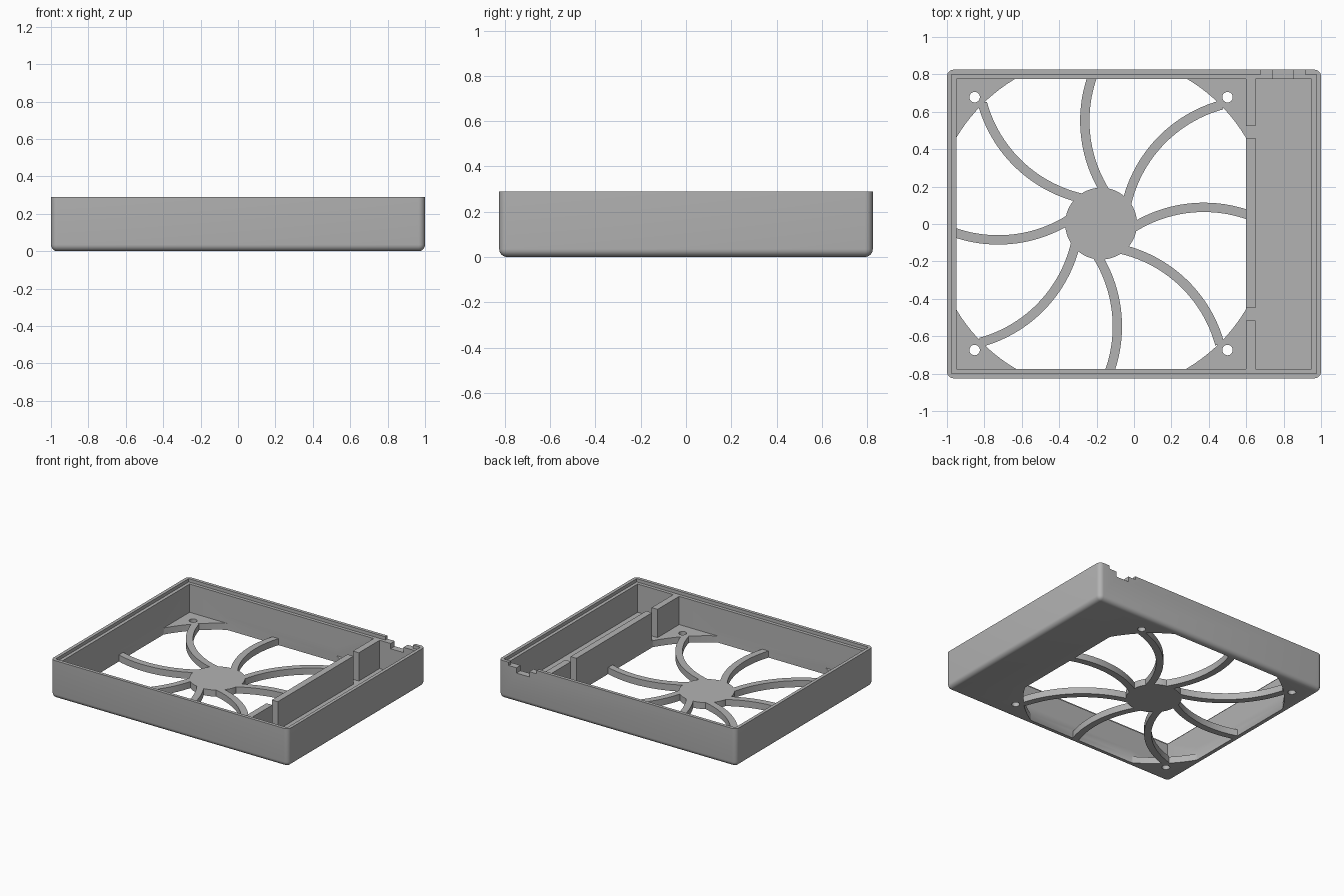
import bpy, bmesh, math
from mathutils import Matrix, Vector

if "Cube" in bpy.data.objects:
    bpy.data.objects.remove(bpy.data.objects["Cube"])

HX, HY, TOP = 1.0, 0.825, 0.29      # outer half sizes and height
FLOOR, LEDGE, WALL = 0.05, 0.265, 0.05
FAN = Vector((-0.176, 0.002, 0))    # fan axis
OPEN_R, HUB_R = 0.9, 0.192
BAY_X = 0.6                         # fan side of the divider

grey = bpy.data.materials.new("grey_plastic")
grey.use_nodes = True
colour = (0.45, 0.45, 0.45, 1)
grey.diffuse_color = colour
grey.node_tree.nodes["Principled BSDF"].inputs["Base Color"].default_value = colour


def make(name, bm):
    bmesh.ops.recalc_face_normals(bm, faces=bm.faces)
    mesh = bpy.data.meshes.new(name)
    bm.to_mesh(mesh)
    bm.free()
    mesh.materials.append(grey)
    ob = bpy.data.objects.new(name, mesh)
    bpy.context.collection.objects.link(ob)
    return ob


def box_mesh(x0, x1, y0, y1, z0, z1):
    bm = bmesh.new()
    centre = Matrix.Translation(((x0 + x1) / 2, (y0 + y1) / 2, (z0 + z1) / 2))
    size = Matrix.Diagonal((x1 - x0, y1 - y0, z1 - z0, 1))
    bmesh.ops.create_cube(bm, size=1, matrix=centre @ size)
    return bm


def box(name, *bounds):
    return make(name, box_mesh(*bounds))


def disc(name, centre, radius, z0, z1, sides=64):
    bm = bmesh.new()
    place = Matrix.Translation((centre[0], centre[1], (z0 + z1) / 2))
    bmesh.ops.create_cone(bm, cap_ends=True, segments=sides, radius1=radius,
                          radius2=radius, depth=z1 - z0, matrix=place)
    return make(name, bm)


def boolean(ob, cutter, operation="DIFFERENCE"):
    mod = ob.modifiers.new("cut", "BOOLEAN")
    mod.operation, mod.solver, mod.object = operation, "EXACT", cutter
    bpy.context.view_layer.objects.active = ob
    bpy.ops.object.modifier_apply(modifier=mod.name)
    bpy.data.objects.remove(cutter)


def smooth(ob):
    bpy.ops.object.select_all(action="DESELECT")
    ob.select_set(True)
    bpy.context.view_layer.objects.active = ob
    bpy.ops.object.shade_smooth_by_angle(angle=math.radians(30))


# Tray shell: block with rounded upright and bottom edges
bm = box_mesh(-HX, HX, -HY, HY, 0, TOP)
rounded = [e for e in bm.edges if min(v.co.z for v in e.verts) < 0.01]
bmesh.ops.bevel(bm, geom=rounded, offset=0.035, segments=6, profile=0.5, affect="EDGES")
tray = make("tray", bm)

# Lid recess, fan cavity and cable bay
ix, iy = HX - WALL, HY - WALL
boolean(tray, box("recess", -HX + 0.025, HX - 0.025, -HY + 0.025, HY - 0.025, LEDGE, 1))
boolean(tray, box("fan_cavity", -ix, BAY_X, -iy, iy, FLOOR, 1))
boolean(tray, box("cable_bay", BAY_X + WALL, ix, -iy, iy, FLOOR, 1))

# Cable gaps in the divider
for y0, y1 in ((0.46, 0.525), (-0.515, -0.45)):
    boolean(tray, box("gap", BAY_X - 0.02, BAY_X + WALL + 0.02, y0, y1, FLOOR, 1))

# Stepped socket notch in the back wall
for x0, x1, z in ((0.68, 0.915, LEDGE), (0.742, 0.85, 0.225)):
    boolean(tray, box("notch", x0, x1, iy - 0.01, HY + 0.1, z, 1))

# Round fan opening, trimmed by the cavity walls
opening = disc("opening", FAN, OPEN_R, -0.1, 0.1, 128)
boolean(opening, box("trim", -ix, BAY_X, -iy, iy, -0.2, 0.2), "INTERSECT")
boolean(tray, opening)

# Corner screw holes
for sx in (-1, 1):
    for sy in (-1, 1):
        centre = FAN + Vector((sx * 0.676, sy * 0.676, 0))
        boolean(tray, disc("screw_hole", centre, 0.028, -0.1, 0.1, 24))
smooth(tray)

# Grille hub
smooth(disc("hub", FAN, HUB_R, 0, FLOOR))

# Eight arched spokes, each an extruded arc strip
ARC_R, MID_Y, HALF_W, STEPS = 0.716, 0.55, 0.025, 24
arc_x = -0.087 + ARC_R
for i in range(8):
    end = 0.905 if i % 2 else 0.785
    bm = bmesh.new()
    rows = []
    for k in range(STEPS + 1):
        y = 0.17 + (end - 0.17) * k / STEPS
        a = math.asin((y - MID_Y) / ARC_R)
        rows.append([bm.verts.new((arc_x - r * math.cos(a), MID_Y + r * math.sin(a), 0))
                     for r in (ARC_R - HALF_W, ARC_R + HALF_W)])
    for p, q in zip(rows, rows[1:]):
        bm.faces.new((p[0], p[1], q[1], q[0]))
    strip = bmesh.ops.extrude_face_region(bm, geom=bm.faces[:])["geom"]
    bmesh.ops.translate(bm, vec=(0, 0, FLOOR),
                        verts=[g for g in strip if isinstance(g, bmesh.types.BMVert)])
    turn = Matrix.Translation(FAN) @ Matrix.Rotation(i * math.pi / 4, 4, "Z")
    bmesh.ops.transform(bm, matrix=turn, verts=bm.verts)
    smooth(make(f"spoke_{i + 1}", bm))
